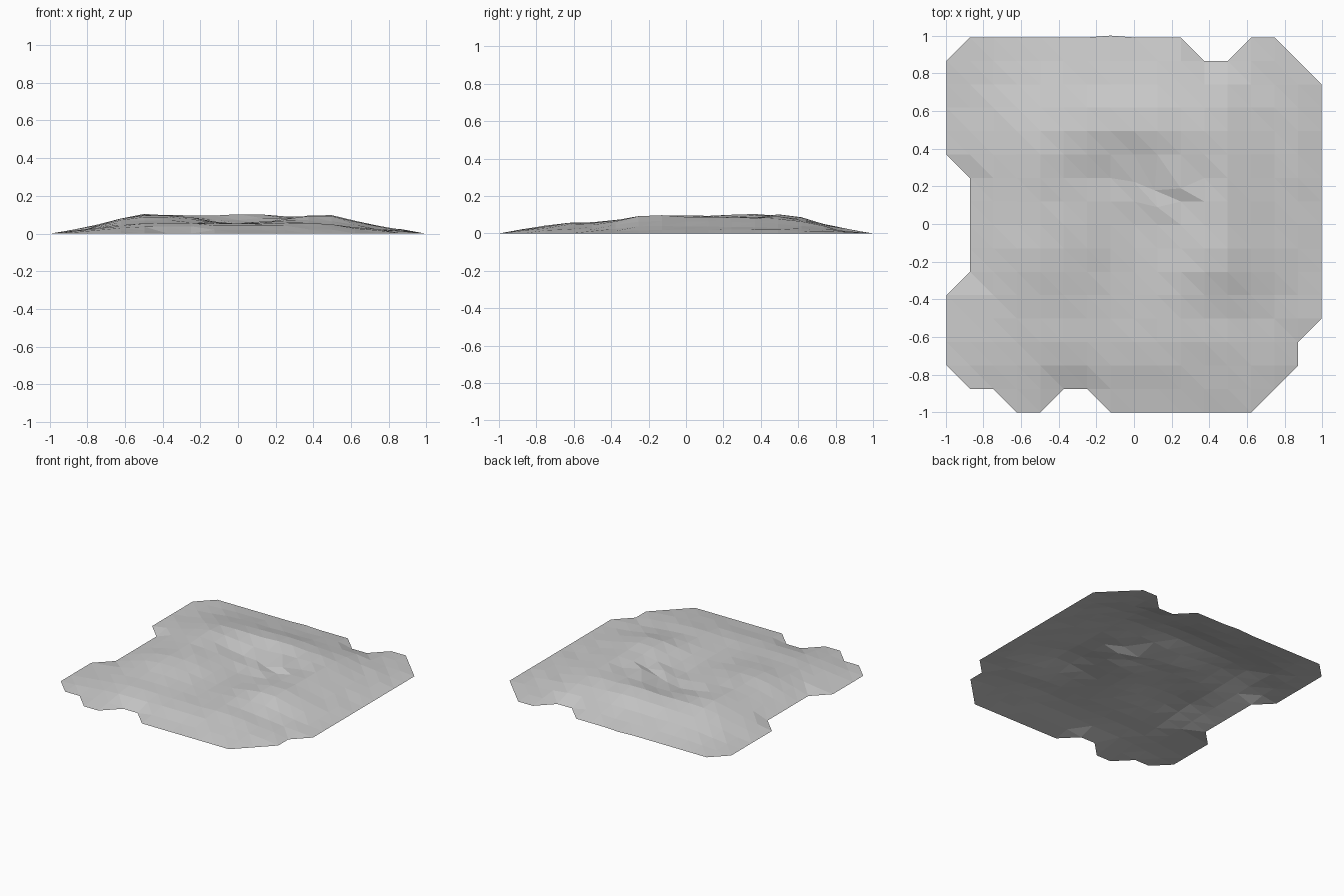
import bpy
import bmesh
import math
import random

cube = bpy.data.objects.get("Cube")
if cube:
    bpy.data.objects.remove(cube, do_unlink=True)

random.seed(4)
N = 16
STEP = 0.1244
PEAK = 0.1

# Slope profiles from each border inwards, as a share of the full height
WEST = (0, 0.2, 0.44, 0.76, 0.95)
EAST = (0, 0.2, 0.38, 0.66, 0.93)
SOUTH = (0, 0.2, 0.4, 0.55, 0.61, 0.75, 0.92)
NORTH = (0, 0.22, 0.46, 0.78, 0.97)

# Hollows and rises: x, y, height, radius
BUMPS = (
    (0.08, 0.04, -0.046, 0.27),
    (-0.02, -0.22, -0.028, 0.24),
    (-0.05, 0.30, -0.032, 0.14),
    (-0.25, 0.24, -0.024, 0.15),
    (0.32, 0.25, -0.015, 0.15),
    (0.00, 0.53, 0.010, 0.17),
    (-0.52, 0.34, 0.008, 0.13),
    (0.46, -0.16, 0.011, 0.14),
    (0.55, 0.50, -0.016, 0.20),
    (0.55, -0.47, -0.010, 0.15),
)

# Grid points missing along the ragged outline
MISSING = {(0, 0), (1, 0), (2, 0), (0, 1), (5, 0), (6, 0), (0, N),
           (11, N), (12, N), (15, N), (N, N), (N, 15),
           (14, 0), (15, 0), (N, 0), (15, 1), (N, 1), (N, 2), (N, 3)}
MISSING |= {(0, j) for j in range(6, 11)}

# Small fold in the middle of the hollow
FOLD = {(8, 10): (0, -0.02, 0.006), (9, 10): (-0.015, -0.065, -0.014),
        (10, 10): (0, -0.055, 0.014), (9, 9): (0, -0.03, 0.008),
        (10, 9): (0, 0, -0.006)}


def share(profile, k):
    return profile[k] if k < len(profile) else 1


def on_border(i, j):
    for a, b in ((i - 1, j), (i + 1, j), (i, j - 1), (i, j + 1)):
        if not (0 <= a <= N and 0 <= b <= N) or (a, b) in MISSING:
            return True
    return False


def height(i, j, x, y):
    if on_border(i, j):
        return 0
    z = PEAK * share(WEST, i) * share(EAST, N - i)
    z *= share(SOUTH, j) * share(NORTH, N - j)
    for bx, by, amount, radius in BUMPS:
        z += amount * math.exp(-((x - bx) ** 2 + (y - by) ** 2) / radius ** 2)
    return max(0.006, z + random.uniform(-0.003, 0.003))


# Ground sheet: grid points with heights
bm = bmesh.new()
points = {}
for j in range(N + 1):
    for i in range(N + 1):
        if (i, j) in MISSING:
            continue
        x, y = (i - N / 2) * STEP, j * STEP - 1
        dx, dy, dz = FOLD.get((i, j), (0, 0, 0))
        z = max(0, height(i, j, x, y) + dz)
        points[i, j] = bm.verts.new((x + dx, y + dy, z))
points[7, N].co.y = 1

# Cells split along one diagonal, single triangles at the outline corners
for j in range(N):
    for i in range(N):
        keys = ((i, j), (i + 1, j), (i + 1, j + 1), (i, j + 1))
        a, b, c, d = [points.get(k) for k in keys]
        present = [v for v in (a, b, c, d) if v]
        if len(present) == 4:
            bm.faces.new((a, b, d))
            bm.faces.new((b, c, d))
        elif len(present) == 3:
            bm.faces.new(present)

mesh = bpy.data.meshes.new("ground_mound")
bm.to_mesh(mesh)
bm.free()

# Plain grey
grey = bpy.data.materials.new("light_grey")
grey.use_nodes = True
colour = (0.6, 0.6, 0.6, 1)
grey.diffuse_color = colour
grey.node_tree.nodes["Principled BSDF"].inputs["Base Color"].default_value = colour
mesh.materials.append(grey)

ground = bpy.data.objects.new("ground_mound", mesh)
bpy.context.collection.objects.link(ground)
